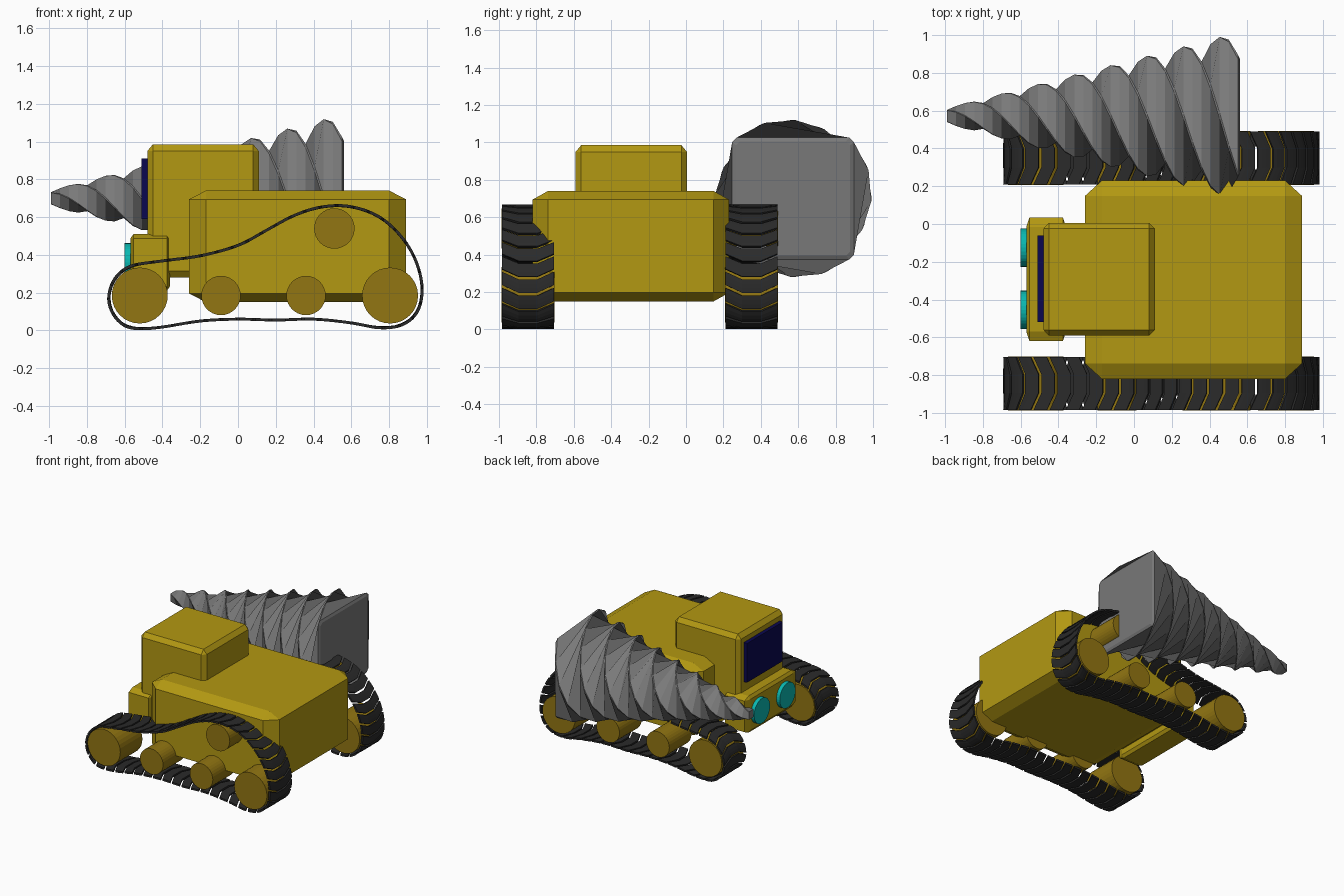
import bpy, bmesh, math
from mathutils import Vector, Matrix

if "Cube" in bpy.data.objects:
    bpy.data.objects.remove(bpy.data.objects["Cube"])


def material(name, rgb):
    m = bpy.data.materials.new(name)
    m.diffuse_color = (*rgb, 1)
    m.use_nodes = True
    m.node_tree.nodes["Principled BSDF"].inputs["Base Color"].default_value = m.diffuse_color
    return m


YELLOW = material("body yellow", (0.45, 0.315, 0.006))
OCHRE = material("wheel ochre", (0.29, 0.182, 0.006))
STEEL = material("drill grey", (0.19, 0.19, 0.19))
RUBBER = material("track black", (0.023, 0.023, 0.023))
NAVY = material("window navy", (0.003, 0.002, 0.08))
CYAN = material("lamp cyan", (0.003, 0.48, 0.44))


def finish(name, bm, mat):
    bmesh.ops.recalc_face_normals(bm, faces=bm.faces)
    me = bpy.data.meshes.new(name)
    bm.to_mesh(me)
    bm.free()
    me.materials.append(mat)
    ob = bpy.data.objects.new(name, me)
    bpy.context.collection.objects.link(ob)
    return ob


def box(name, lo, hi, mat, chamfer=0.0):
    """Box between two corners; the chamfer is a fraction of each side."""
    lo, hi = Vector(lo), Vector(hi)
    bm = bmesh.new()
    bmesh.ops.create_cube(bm, size=1)
    if chamfer:
        bmesh.ops.bevel(bm, geom=bm.edges[:], offset=chamfer, segments=1,
                        affect='EDGES', profile=0.5)
    bmesh.ops.scale(bm, vec=hi - lo, verts=bm.verts)
    bmesh.ops.translate(bm, vec=(lo + hi) / 2, verts=bm.verts)
    return finish(name, bm, mat)


def cylinder(name, centre, radius, depth, axis, mat):
    bm = bmesh.new()
    bmesh.ops.create_cone(bm, cap_ends=True, segments=32, radius1=radius,
                          radius2=radius, depth=depth)
    turn = Matrix.Rotation(math.pi / 2, 4, axis)
    bmesh.ops.transform(bm, matrix=Matrix.Translation(centre) @ turn, verts=bm.verts)
    return finish(name, bm, mat)


# Hull, cab and nose
box("body", (-0.26, -0.82, 0.15), (0.89, 0.23, 0.74), YELLOW, 0.078)
box("cab", (-0.48, -0.59, 0.28), (0.11, 0.005, 0.985), YELLOW, 0.05)
box("nose", (-0.57, -0.62, 0.21), (-0.36, 0.035, 0.51), YELLOW, 0.078)
box("window", (-0.51, -0.52, 0.59), (-0.475, -0.06, 0.91), NAVY)
for i, y in enumerate((-0.455, -0.125)):
    cylinder(f"lamp_{i}", (-0.58, y, 0.36), 0.102, 0.04, 'Y', CYAN)

# Wheels on both sides
WHEELS = [("front_wheel", -0.52, 0.185, 0.148), ("front_roller", -0.09, 0.185, 0.104),
          ("rear_roller", 0.36, 0.185, 0.104), ("rear_wheel", 0.805, 0.185, 0.148),
          ("top_roller", 0.51, 0.54, 0.107)]
SIDES = {"right": -0.845, "left": 0.35}
for side, yc in SIDES.items():
    for name, x, z, r in WHEELS:
        cylinder(f"{side}_{name}", (x, yc, z), r, 0.285, 'X', OCHRE)

# Track path: closed smooth loop running forward to back over the top
PATH = [Vector(p) for p in (
    (-0.685, 0.17), (-0.655, 0.27), (-0.57, 0.34), (-0.4, 0.368), (-0.2, 0.395),
    (0, 0.45), (0.15, 0.53), (0.3, 0.61), (0.45, 0.655), (0.6, 0.655), (0.75, 0.60),
    (0.87, 0.49), (0.945, 0.36), (0.975, 0.22), (0.95, 0.1), (0.87, 0.03), (0.75, 0.014),
    (0.6, 0.04), (0.4, 0.06), (0.2, 0.055), (0, 0.06), (-0.2, 0.05), (-0.4, 0.018),
    (-0.52, 0.009), (-0.6, 0.025), (-0.66, 0.085))]
loop = []
n = len(PATH)
for i in range(n):
    a, b, c, d = (PATH[(i + k) % n] for k in (-1, 0, 1, 2))
    for s in range(16):
        t = s / 16
        loop.append(0.5 * (2 * b + (c - a) * t + (2 * a - 5 * b + 4 * c - d) * t * t
                           + (3 * b - a - 3 * c + d) * t ** 3))
lengths = [0.0]
for i in range(len(loop)):
    lengths.append(lengths[-1] + (loop[(i + 1) % len(loop)] - loop[i]).length)
TOTAL = lengths[-1]


def along(s):
    s %= TOTAL
    i = next(k for k in range(len(loop)) if lengths[k + 1] >= s)
    t = (s - lengths[i]) / (lengths[i + 1] - lengths[i])
    return loop[i].lerp(loop[(i + 1) % len(loop)], t)


# Chevron track pads
PADS = 46
pitch = TOTAL / PADS
for side, yc in SIDES.items():
    bm = bmesh.new()
    for k in range(PADS):
        rows = []
        for y, shift in ((-0.14, 0), (-0.05, 0.042), (0.05, 0.042), (0.14, 0)):
            row = []
            for j in range(4):
                p = along(k * pitch + shift + j / 3 * (pitch - 0.015))
                row.append(bm.verts.new((p.x, yc + y, p.y)))
            rows.append(row)
        for r0, r1 in zip(rows, rows[1:]):
            for j in range(3):
                bm.faces.new((r0[j], r0[j + 1], r1[j + 1], r1[j]))
    track = finish(f"{side}_track", bm, RUBBER)
    solid = track.modifiers.new("thickness", 'SOLIDIFY')
    solid.thickness = 0.015
    solid.offset = 0

# Drill: tapering square bar with blunt edges, twisted two full turns
bm = bmesh.new()
STEPS = 32
X0, X1 = -0.99, 0.55
stations = []
for i in range(STEPS + 1):
    t = i / STEPS
    stations.append((X0 + (X1 - X0) * t, 0.032 + 0.293 * t, 4 * math.pi * (t - 1)))
stations.append((0.56, 0.305, 0))
rings = []
for x, h, ang in stations:
    ring = []
    for q in range(4):
        for u, v in ((1, -0.93), (1, 0.93)):
            a = ang + q * math.pi / 2
            ring.append(bm.verts.new((x, 0.572 + h * (u * math.cos(a) - v * math.sin(a)),
                                      0.70 + h * (u * math.sin(a) + v * math.cos(a)))))
    rings.append(ring)
for r0, r1 in zip(rings, rings[1:]):
    for j in range(8):
        m = (j + 1) % 8
        bm.faces.new((r0[j], r0[m], r1[m], r1[j]))
bm.faces.new(rings[0])
bm.faces.new(rings[-1])
finish("drill", bm, STEEL)
